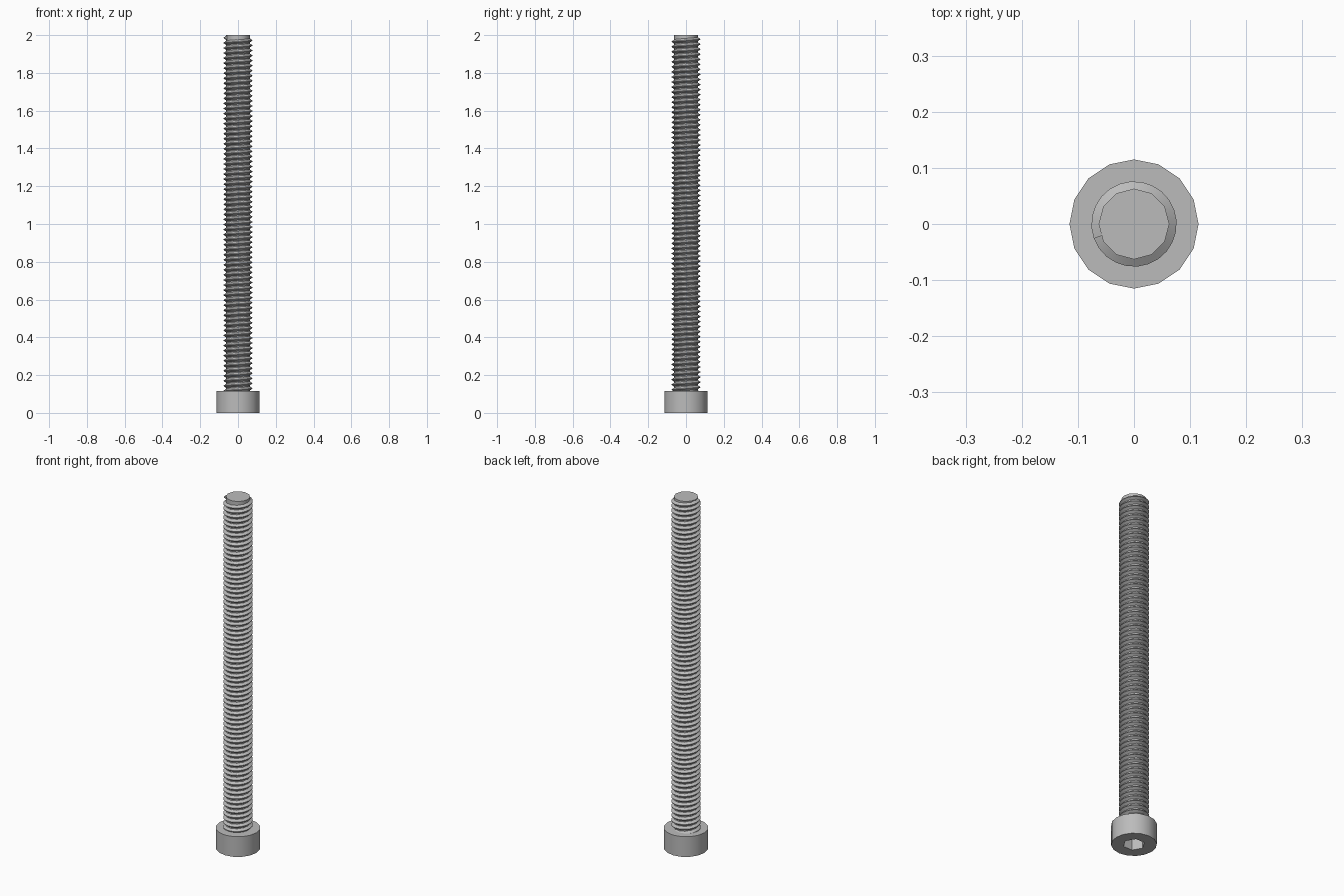
import bpy, bmesh
from math import pi, cos, sin, radians

default = bpy.data.objects.get("Cube")
if default:
    bpy.data.objects.remove(default, do_unlink=True)

HEAD_R, HEAD_H, TOP = 0.115, 0.115, 2.0
CREST_R, ROOT_R, PITCH = 0.076, 0.062, 0.0267
STEPS = 24

steel = bpy.data.materials.new("steel grey")
steel.use_nodes = True
steel.diffuse_color = (0.5, 0.5, 0.5, 1)
steel.node_tree.nodes["Principled BSDF"].inputs["Base Color"].default_value = (0.5, 0.5, 0.5, 1)


def finish(obj, angle=35):
    """Give the part its material and smooth its gentle edges."""
    obj.data.materials.clear()
    obj.data.materials.append(steel)
    bpy.ops.object.select_all(action="DESELECT")
    obj.select_set(True)
    bpy.context.view_layer.objects.active = obj
    bpy.ops.object.shade_smooth_by_angle(angle=radians(angle))


def prism(name, sides, radius, z0, z1):
    """Upright prism with one corner on the +x axis."""
    bm = bmesh.new()
    base = [bm.verts.new((radius * cos(2 * pi * i / sides), radius * sin(2 * pi * i / sides), z0))
            for i in range(sides)]
    face = bm.faces.new(base)
    top = bmesh.ops.extrude_face_region(bm, geom=[face])["geom"]
    bmesh.ops.translate(bm, vec=(0, 0, z1 - z0), verts=[v for v in top if isinstance(v, bmesh.types.BMVert)])
    bmesh.ops.recalc_face_normals(bm, faces=bm.faces)
    mesh = bpy.data.meshes.new(name)
    bm.to_mesh(mesh)
    bm.free()
    obj = bpy.data.objects.new(name, mesh)
    bpy.context.collection.objects.link(obj)
    return obj


# Cap head with a hexagonal socket in its underside
head = prism("head", 16, HEAD_R, 0, HEAD_H)
cutter = prism("socket_cutter", 6, 0.056, -0.05, 0.06)
cutter.hide_render = True
cut = head.modifiers.new("socket", "BOOLEAN")
cut.operation, cut.solver, cut.object = "DIFFERENCE", "EXACT", cutter
bpy.context.view_layer.objects.active = head
bpy.ops.object.modifier_apply(modifier=cut.name)
bpy.data.objects.remove(cutter, do_unlink=True)
finish(head)

# Shank core with a flat end
finish(prism("shank_core", 12, ROOT_R + 0.001, HEAD_H - 0.01, TOP))

# Right-handed helical thread: one tooth profile swept up the shank
profile = [(ROOT_R - 0.004, 0), (ROOT_R, 0.1), (CREST_R, 0.44), (CREST_R, 0.56),
           (ROOT_R, 0.9), (ROOT_R - 0.004, 1)]
end_angle = radians(200)
start_z, end_z = HEAD_H - PITCH, TOP - PITCH
count = int((end_z - start_z) / PITCH * STEPS)
bm = bmesh.new()
rows = []
for i in range(count + 1):
    a = end_angle - 2 * pi * i / STEPS
    z = end_z - PITCH * i / STEPS
    rows.append([bm.verts.new((r * cos(a), r * sin(a), z + t * PITCH)) for r, t in profile])
for low, high in zip(rows[1:], rows):
    for j in range(len(profile) - 1):
        bm.faces.new((low[j], high[j], high[j + 1], low[j + 1]))
bm.faces.new(rows[0])
bm.faces.new(reversed(rows[-1]))
bmesh.ops.recalc_face_normals(bm, faces=bm.faces)
# Make sure the crest faces point outwards
bm.faces.ensure_lookup_table()
crest = bm.faces[2]
centre = crest.calc_center_median()
if crest.normal.x * centre.x + crest.normal.y * centre.y < 0:
    bmesh.ops.reverse_faces(bm, faces=bm.faces)
mesh = bpy.data.meshes.new("thread")
bm.to_mesh(mesh)
bm.free()
thread = bpy.data.objects.new("thread", mesh)
bpy.context.collection.objects.link(thread)
finish(thread, 25)
